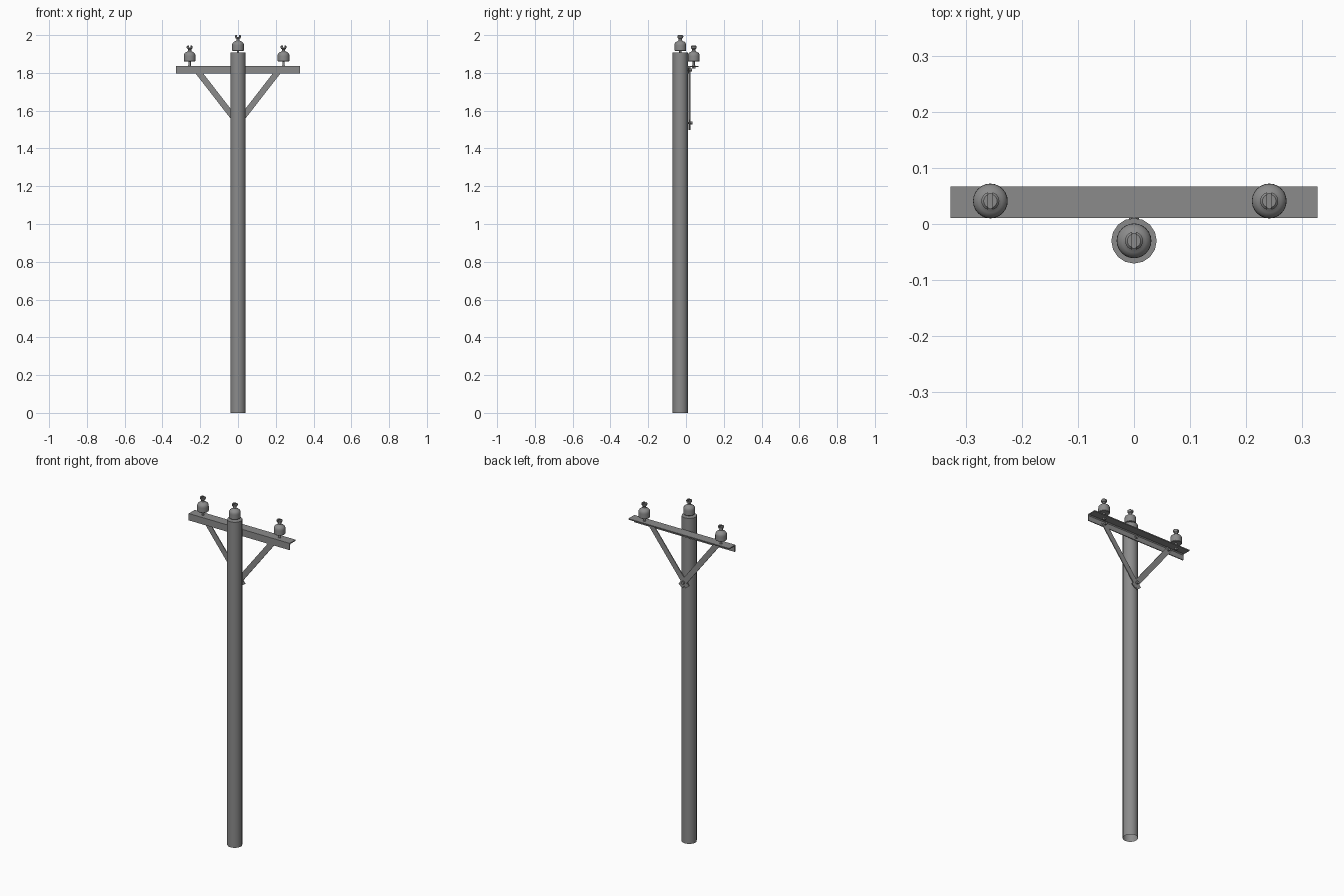
import bpy, bmesh, math
from mathutils import Vector

if "Cube" in bpy.data.objects:
    bpy.data.objects.remove(bpy.data.objects["Cube"])

# Dark grey for every part
grey = bpy.data.materials.new("dark_grey")
grey.diffuse_color = (0.26, 0.26, 0.26, 1)
grey.use_nodes = True
grey.node_tree.nodes["Principled BSDF"].inputs["Base Color"].default_value = grey.diffuse_color


def finish(name, bm, loc=(0, 0, 0), smooth=True):
    bmesh.ops.recalc_face_normals(bm, faces=bm.faces)
    me = bpy.data.meshes.new(name)
    bm.to_mesh(me)
    bm.free()
    me.materials.append(grey)
    ob = bpy.data.objects.new(name, me)
    ob.location = loc
    bpy.context.collection.objects.link(ob)
    if smooth:
        bpy.ops.object.select_all(action='DESELECT')
        ob.select_set(True)
        bpy.context.view_layer.objects.active = ob
        bpy.ops.object.shade_smooth_by_angle(angle=math.radians(35))
    return ob


def loft(bm, rings, bottom=True):
    """Skin through rings of equal length, capped at the ends."""
    vs = [[bm.verts.new(p) for p in r] for r in rings]
    n = len(vs[0])
    for a, b in zip(vs, vs[1:]):
        for i in range(n):
            j = (i + 1) % n
            bm.faces.new((a[i], a[j], b[j], b[i]))
    if bottom:
        bm.faces.new(vs[0][::-1])
    bm.faces.new(vs[-1])


def ring(r, z, n):
    return [(r * math.cos(2 * math.pi * i / n), r * math.sin(2 * math.pi * i / n), z)
            for i in range(n)]


def lathe(name, profile, loc, n=24, bottom=True):
    bm = bmesh.new()
    loft(bm, [ring(r, z, n) for r, z in profile], bottom)
    return finish(name, bm, loc)


def bolt(name, x, z, y0, y1, r):
    """Hexagonal bolt pointing along y."""
    ob = lathe(name, [(r, 0), (r, y1 - y0)], (x, y0, z), 6)
    ob.rotation_euler.x = -math.pi / 2
    return ob


# Pole, open at the foot
lathe("pole", [(0.0405, 0), (0.0405, 1.907)], (0, -0.03, 0), 16, bottom=False)

# Angle-iron crossarm: upright flange in front, flat flange on top
L = [(0.011, 1.797), (0.016, 1.797), (0.016, 1.826), (0.021, 1.831),
     (0.067, 1.831), (0.067, 1.837), (0.011, 1.837)]
bm = bmesh.new()
loft(bm, [[(x, y, z) for y, z in L] for x in (-0.327, 0.327)])
finish("crossarm", bm, smooth=False)


# Diagonal braces, lapped over each other at the pole
def brace(name, side, y, t=0.005, w=0.032):
    a, b = Vector((side * 0.227, 0, 1.826)), Vector((side * -0.02, 0, 1.508))
    d = (b - a).normalized()
    s = Vector((d.z, 0, -d.x)) * w / 2
    bm = bmesh.new()
    loft(bm, [[p + Vector((0, yy, 0)) for p in (a - s, a + s, b + s, b - s)]
              for yy in (y, y + t)])
    finish(name, bm, smooth=False)
    bolt(name + "_bolt", side * 0.217, 1.815, 0.012, 0.032, 0.008)


brace("brace_left", -1, 0.018)
brace("brace_right", 1, 0.013)
bolt("brace_pole_bolt", 0, 1.534, 0.005, 0.026, 0.006)
bolt("brace_pole_nut", 0, 1.534, 0.022, 0.034, 0.009)
bolt("crossarm_pole_bolt", 0, 1.815, 0.005, 0.026, 0.009)


# Insulators: pin, bell body and a slotted wire cap (slot runs along y)
def insulator(name, x, y, z):
    lathe(name + "_pin", [(0.006, -0.03), (0.006, 0.005)], (x, y, z), 12)
    lathe(name + "_body",
          [(0.029, 0), (0.031, 0.002), (0.031, 0.028), (0.0305, 0.036),
           (0.027, 0.043), (0.021, 0.048), (0.012, 0.052), (0.009, 0.056),
           (0.009, 0.064), (0.014, 0.068), (0.014, 0.074)], (x, y, z))
    for side in (-1, 1):
        bm = bmesh.new()
        rings = []
        for r, h in ((0.013, 0.068), (0.016, 0.073), (0.016, 0.079), (0.012, 0.083)):
            a = math.acos(0.004 / r)
            rings.append([(side * r * math.cos(t), r * math.sin(t), h)
                          for t in (a * (k / 5 - 1) for k in range(11))])
        loft(bm, rings)
        finish(f"{name}_cap_{'left' if side < 0 else 'right'}", bm, (x, y, z))


insulator("insulator_left", -0.256, 0.041, 1.861)
insulator("insulator_right", 0.241, 0.041, 1.861)
insulator("insulator_centre", 0, -0.03, 1.917)

# Nuts holding the side pins under the crossarm
for label, x in (("left", -0.256), ("right", 0.241)):
    lathe("pin_nut_" + label, [(0.010, 0), (0.010, 0.009)], (x, 0.041, 1.822), 6)
    lathe("pin_collar_" + label, [(0.008, 0), (0.008, 0.003)], (x, 0.041, 1.837), 12)
